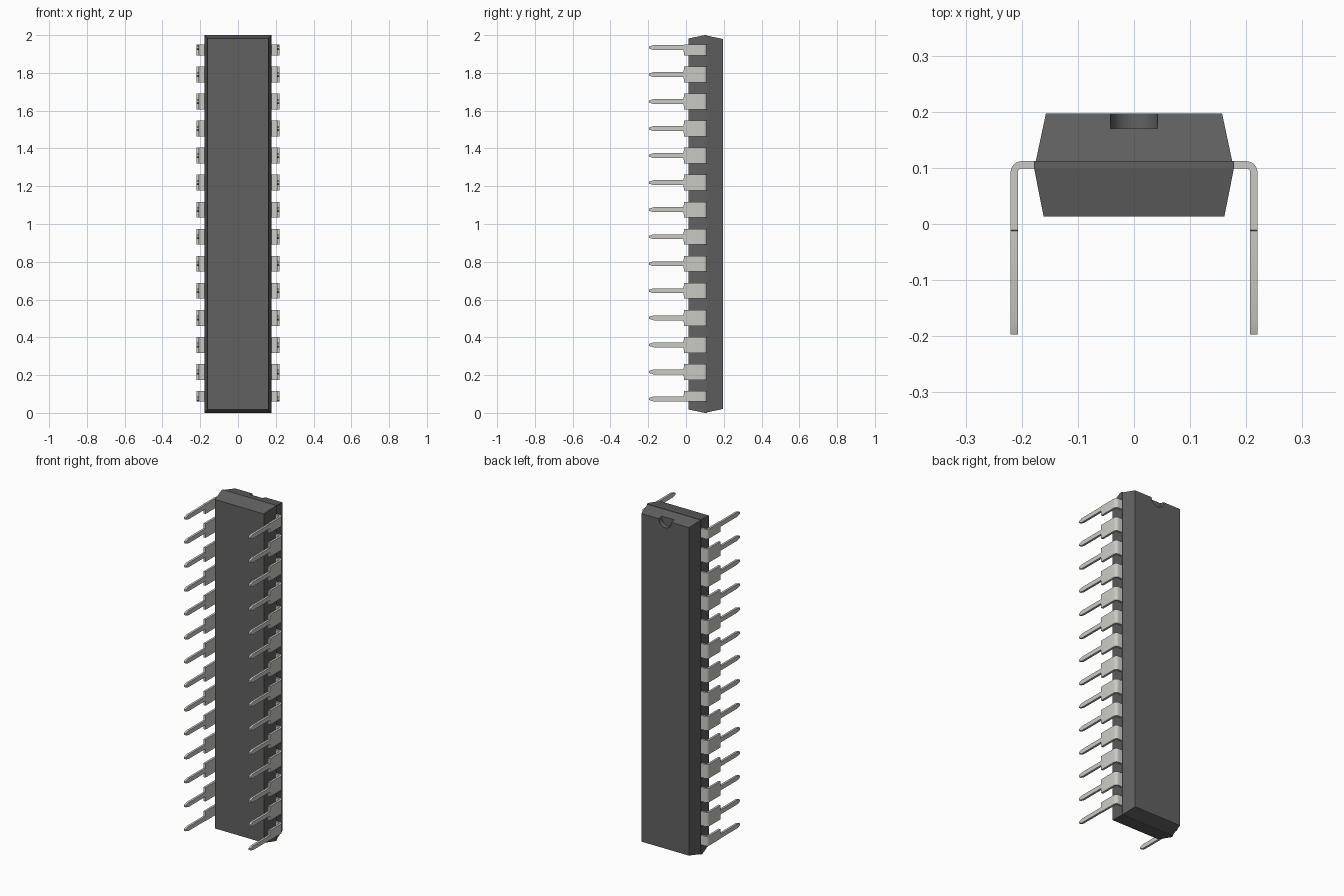
import bpy, bmesh, math

if "Cube" in bpy.data.objects:
    bpy.data.objects.remove(bpy.data.objects["Cube"])


def material(name, rgb):
    m = bpy.data.materials.new(name)
    m.diffuse_color = (*rgb, 1)
    m.use_nodes = True
    m.node_tree.nodes["Principled BSDF"].inputs["Base Color"].default_value = m.diffuse_color
    return m


def loft(name, rings, mat):
    """Closed solid through a list of four-point rings."""
    bm = bmesh.new()
    vs = [[bm.verts.new(p) for p in ring] for ring in rings]
    for a, b in zip(vs, vs[1:]):
        for i in range(4):
            j = (i + 1) % 4
            bm.faces.new((a[i], a[j], b[j], b[i]))
    bm.faces.new(vs[0])
    bm.faces.new(vs[-1])
    bmesh.ops.recalc_face_normals(bm, faces=bm.faces)
    me = bpy.data.meshes.new(name)
    bm.to_mesh(me)
    bm.free()
    ob = bpy.data.objects.new(name, me)
    bpy.context.collection.objects.link(ob)
    me.materials.append(mat)
    return ob


plastic = material("dark_plastic", (0.12, 0.12, 0.12))
metal = material("pin_metal", (0.6, 0.6, 0.56))

# Body: tapered halves meeting at a narrow parting band (y, half width, half height)
sections = [(0.013, 0.161, 0.982), (0.099, 0.178, 1.0),
            (0.112, 0.178, 1.0), (0.1121, 0.175, 0.997), (0.197, 0.157, 0.979)]
body = loft("body", [[(-x, y, 1 - z), (x, y, 1 - z), (x, y, 1 + z), (-x, y, 1 + z)]
                     for y, x, z in sections], plastic)

# Half-round orientation notch at the top end of the back face
bpy.ops.mesh.primitive_cylinder_add(vertices=48, radius=0.042, depth=0.1,
                                    location=(0, 0.22, 1.979),
                                    rotation=(math.pi / 2, 0, 0))
cutter = bpy.context.object
cutter.name = "notch_cutter"
cutter.data.materials.append(plastic)
cut = body.modifiers.new("notch", 'BOOLEAN')
cut.operation = 'DIFFERENCE'
cut.solver = 'EXACT'
cut.object = cutter
bpy.context.view_layer.objects.active = body
bpy.ops.object.modifier_apply(modifier="notch")
bpy.data.objects.remove(cutter)

# Pins: flat strip that bends forward, steps to a thin leg and tapers at the tip
WIDE, THIN, TIP = 0.042, 0.013, 0.005
OUT, INN = 0.220, 0.207
CX, CY, R_OUT, R_IN = 0.200, 0.092, 0.020, 0.007


def make_pin(name, z, low, high):
    def ring(inner, outer, lo, hi):
        return [(*inner, z - lo), (*outer, z - lo), (*outer, z + hi), (*inner, z + hi)]

    rings = [ring((0.165, CY + R_IN), (0.165, CY + R_OUT), low, high)]
    for i in range(7):
        a = math.pi / 2 * (1 - i / 6)
        c, s = math.cos(a), math.sin(a)
        rings.append(ring((CX + R_IN * c, CY + R_IN * s),
                          (CX + R_OUT * c, CY + R_OUT * s), low, high))
    for y, lo, hi in ((-0.011, low, high), (-0.0125, THIN, THIN),
                      (-0.172, THIN, THIN), (-0.197, TIP, TIP)):
        rings.append(ring((INN, y), (OUT, y), lo, hi))
    ob = loft(name, rings, metal)
    ob.modifiers.new("other_side", 'MIRROR')
    bpy.ops.object.select_all(action='DESELECT')
    ob.select_set(True)
    bpy.context.view_layer.objects.active = ob
    bpy.ops.object.shade_smooth_by_angle(angle=math.radians(25))


# Fourteen pin pairs; the end ones have a shoulder on the inner side only
COUNT = 14
for n in range(COUNT):
    make_pin(f"pin_pair_{n + 1:02d}", 0.074 + n * 0.1431,
             0.015 if n == 0 else WIDE,
             0.015 if n == COUNT - 1 else WIDE)
